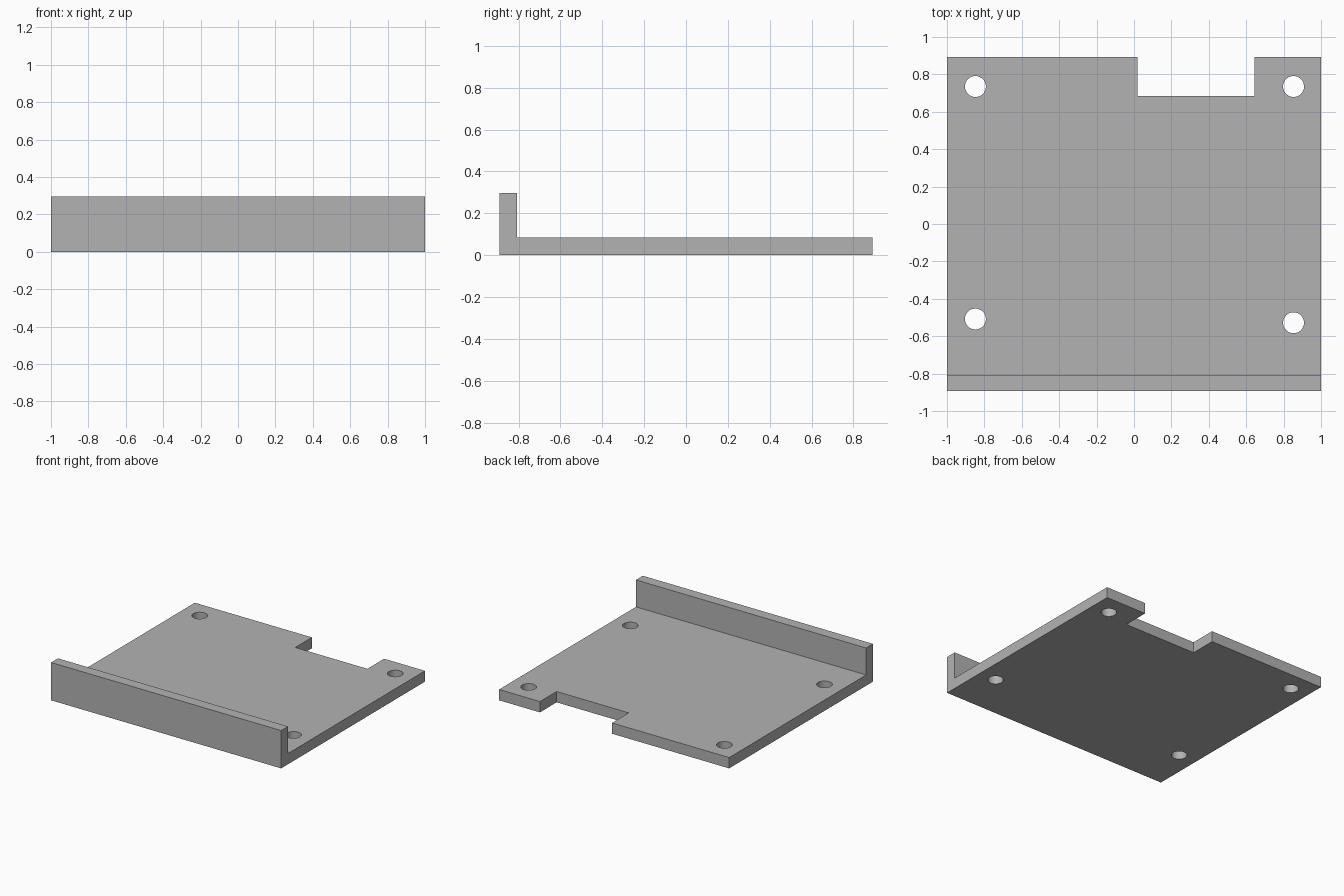
import bpy
import bmesh
from mathutils import Matrix, Vector

cube = bpy.data.objects.get("Cube")
if cube:
    bpy.data.objects.remove(cube, do_unlink=True)

HALF_X, HALF_Y = 1.0, 0.892
THICK, WALL_H = 0.085, 0.297
HOLE_R = 0.056

# Plain grey material
grey = bpy.data.materials.new("plain_grey")
grey.use_nodes = True
colour = (0.45, 0.45, 0.45, 1)
grey.diffuse_color = colour
grey.node_tree.nodes["Principled BSDF"].inputs["Base Color"].default_value = colour


def make_object(name, bm):
    bmesh.ops.recalc_face_normals(bm, faces=bm.faces)
    mesh = bpy.data.meshes.new(name)
    bm.to_mesh(mesh)
    bm.free()
    mesh.materials.append(grey)
    obj = bpy.data.objects.new(name, mesh)
    bpy.context.collection.objects.link(obj)
    return obj


def box_cutter(name, low, high):
    low, high = Vector(low), Vector(high)
    bm = bmesh.new()
    bmesh.ops.create_cube(bm, size=1, matrix=Matrix.Translation((low + high) / 2)
                          @ Matrix.Diagonal((*(high - low), 1)))
    return make_object(name, bm)


def hole_cutter(name, x, y):
    bm = bmesh.new()
    bmesh.ops.create_cone(bm, cap_ends=True, segments=48, radius1=HOLE_R,
                          radius2=HOLE_R, depth=1, matrix=Matrix.Translation((x, y, 0)))
    return make_object(name, bm)


# L-shaped bracket: side profile extruded along the width
profile = [(-HALF_Y, 0), (HALF_Y, 0), (HALF_Y, THICK),
           (-HALF_Y + THICK, THICK), (-HALF_Y + THICK, WALL_H), (-HALF_Y, WALL_H)]
bm = bmesh.new()
face = bm.faces.new([bm.verts.new((-HALF_X, y, z)) for y, z in profile])
ext = bmesh.ops.extrude_face_region(bm, geom=[face], use_keep_orig=True)
bmesh.ops.translate(bm, vec=(2 * HALF_X, 0, 0),
                    verts=[v for v in ext["geom"] if isinstance(v, bmesh.types.BMVert)])
bracket = make_object("mounting_bracket", bm)

# Notch in the back edge and four mounting holes
cutters = [box_cutter("notch_cutter", (0.018, 0.685, -0.5), (0.645, 1.2, 0.5))]
for x, y in [(-0.848, 0.735), (0.853, 0.735), (-0.848, -0.508), (0.853, -0.528)]:
    cutters.append(hole_cutter("hole_cutter", x, y))

bpy.ops.object.select_all(action='DESELECT')
bracket.select_set(True)
bpy.context.view_layer.objects.active = bracket
for cutter in cutters:
    mod = bracket.modifiers.new("cut", 'BOOLEAN')
    mod.operation = 'DIFFERENCE'
    mod.solver = 'EXACT'
    mod.object = cutter
    bpy.ops.object.modifier_apply(modifier=mod.name)
    bpy.data.objects.remove(cutter, do_unlink=True)

# Smooth hole walls, sharp edges elsewhere
bpy.ops.object.shade_smooth_by_angle()
